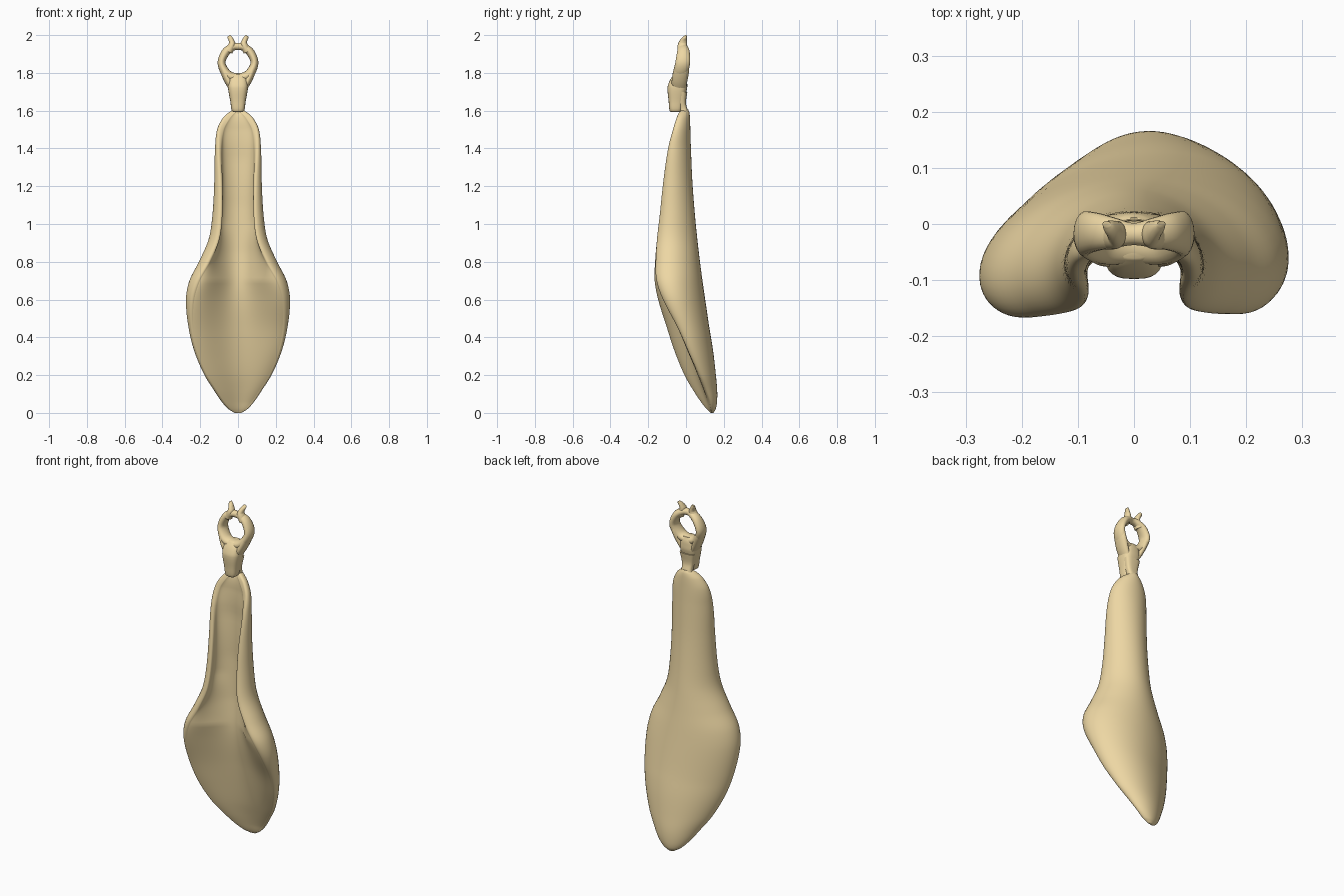
import bpy, bmesh, math
from mathutils import Vector

if "Cube" in bpy.data.objects:
    bpy.data.objects.remove(bpy.data.objects["Cube"])


def loft(name, rings, closed=False):
    """Skin a list of equal-size point loops, capping or joining the ends."""
    bm = bmesh.new()
    vs = [[bm.verts.new(p) for p in r] for r in rings]
    n, m = len(vs[0]), len(vs)
    for i in range(m if closed else m - 1):
        a, b = vs[i], vs[(i + 1) % m]
        for j in range(n):
            bm.faces.new((a[j], a[(j + 1) % n], b[(j + 1) % n], b[j]))
    if not closed:
        bm.faces.new(vs[0])
        bm.faces.new(vs[-1])
    bmesh.ops.recalc_face_normals(bm, faces=bm.faces)
    me = bpy.data.meshes.new(name)
    bm.to_mesh(me)
    bm.free()
    ob = bpy.data.objects.new(name, me)
    bpy.context.collection.objects.link(ob)
    bpy.context.view_layer.objects.active = ob
    ob.select_set(True)
    bpy.ops.object.shade_smooth_by_angle(angle=math.radians(60))
    ob.select_set(False)
    me.materials.append(gold)
    return ob


def smooth_rows(rows, sub):
    """Hermite interpolation through rows keyed by their first value."""
    out = []
    n = len(rows)

    def slope(i, k):
        a, b = rows[max(i - 1, 0)], rows[min(i + 1, n - 1)]
        return (b[k] - a[k]) / (b[0] - a[0])
    for i in range(n - 1):
        p, q = rows[i], rows[i + 1]
        d = q[0] - p[0]
        for s in range(sub):
            t = s / sub
            h = (2*t**3 - 3*t*t + 1, t**3 - 2*t*t + t, 3*t*t - 2*t**3, t**3 - t*t)
            out.append([p[0] + d * t] + [
                h[0]*p[k] + h[1]*d*slope(i, k) + h[2]*q[k] + h[3]*d*slope(i+1, k)
                for k in range(1, len(p))])
    out.append(list(rows[-1]))
    return out


gold = bpy.data.materials.new("pale_gold")
gold.diffuse_color = (0.85, 0.68, 0.37, 1)
gold.use_nodes = True
gold.node_tree.nodes["Principled BSDF"].inputs["Base Color"].default_value = gold.diffuse_color

# Leaf body: z, half width, back y, left edge y, right edge y, lip ratio, thickness
rows = [
    (0.00, .018, .145, .130, .134, 1.0, .012),
    (0.02, .051, .156, .108, .128, 1.0, .028),
    (0.06, .088, .162, .076, .120, 1.0, .036),
    (0.12, .129, .162, .036, .098, 1.0, .040),
    (0.20, .180, .154, -.010, .065, 1.0, .042),
    (0.32, .230, .140, -.060, .012, .98, .044),
    (0.45, .260, .120, -.102, -.045, .94, .048),
    (0.60, .272, .100, -.147, -.122, .86, .052),
    (0.70, .253, .087, -.165, -.156, .80, .052),
    (0.80, .203, .074, -.163, -.160, .75, .050),
    (0.92, .151, .060, -.153, -.153, .70, .048),
    (1.05, .131, .047, -.138, -.138, .70, .046),
    (1.22, .122, .034, -.120, -.120, .76, .044),
    (1.40, .119, .026, -.095, -.095, .88, .040),
    (1.50, .109, .023, -.070, -.070, .94, .040),
    (1.56, .080, .021, -.052, -.052, .97, .042),
    (1.59, .048, .018, -.038, -.038, .97, .036),
    (1.605, .022, .012, -.022, -.022, .97, .024),
]
# How far the hollow front is filled towards the lip-to-lip chord, by z
fill_rows = [(0, .7), (.2, .6), (.45, .46), (.65, .36), (.85, .25), (1.1, .2),
             (1.35, .25), (1.5, .45), (1.605, .7)]


def lookup(table, z):
    for (a, p), (b, q) in zip(table, table[1:]):
        if z <= b:
            return p + (q - p) * (z - a) / (b - a)
    return table[-1][1]


def side_curve(w, yb, ye, r, t, steps, tilt, full):
    """Bezier from the spine to the rolled lip, right half."""
    h = t / 2
    q = 1.0 + (1 - r) * .9
    pts = []
    for u in steps:
        c = ((1-u)**3, 3*u*(1-u)**2, 3*u*u*(1-u), u**3)
        x = c[1]*.62 + c[2]*q + c[3]*r
        y0, y1 = yb - h, ye + h * .1
        y = c[0]*y0 + c[1]*(y0 + tilt*w) + c[2]*(y0*(1-full) + y1*full) + c[3]*y1
        pts.append(Vector((x, y)))
    k = max(w - h * .8, w * .5) / max(p.x for p in pts)
    for p in pts:
        p.x *= k
    return pts


N = 22
steps = [math.sin(math.pi / 2 * i / N) for i in range(N + 1)]
rings = []
for z, w, yb, yl, yr, r, t in smooth_rows(rows, 6):
    low = min(max((.9 - z) / .5, 0), 1)
    dish = min(max((1.0 - z) / .3, 0), 1)
    R = side_curve(w, yb, yr, r, t, steps, .11*low, .58 - .04*low)
    L = [Vector((-p.x, p.y)) for p in
         side_curve(w, yb, yl, r, t, steps, -.11*low, .58 + .12*low)]
    mid = L[:0:-1] + R
    us = [-u for u in steps[:0:-1]] + steps
    fill = lookup(fill_rows, z)
    outer, inner = [], []
    lip_l, lip_r = mid[0], mid[-1]
    deep = yb - t - (lip_l.y + lip_r.y) / 2
    for i, p in enumerate(mid):
        d = (mid[min(i+1, 2*N)] - mid[max(i-1, 0)]).normalized()
        nrm = Vector((-d.y, d.x))
        h = t / 2 * max(1 - abs(us[i])**10, 0) ** .5
        outer.append((p + nrm*h).to_3d() + Vector((0, 0, z)))
        if 0 < i < 2*N:
            v = p - nrm*h
            s = min(max((v.x - lip_l.x) / (lip_r.x - lip_l.x), 0), 1)
            chord = lip_l.y + (lip_r.y - lip_l.y) * s
            v.y -= max(v.y - chord, 0) * fill
            # softly dished front on the broad lower part
            g = us[i]
            e = Vector((lip_r.x * g, 0))
            e.y = (lip_l.y + (lip_r.y - lip_l.y) * (g + 1) / 2
                   + deep * (1 - fill) * (1 + math.cos(math.pi * g)) / 2)
            v = v.lerp(e, dish)
            inner.append(v.to_3d() + Vector((0, 0, z)))
    rings.append(outer + inner[::-1])
loft("leaf_body", rings)


def rounded(cx, cy, z, a, b, n=28, e=.7):
    pts = []
    for i in range(n):
        c, s = math.cos(2*math.pi*i/n), math.sin(2*math.pi*i/n)
        pts.append((cx + a*math.copysign(abs(c)**e, c),
                    cy + b*math.copysign(abs(s)**e, s), z))
    return pts


# Tapered connector: z, y centre, half width, half depth
conn = [(1.592, -.055, .024, .024), (1.60, -.055, .033, .032), (1.65, -.052, .041, .040),
        (1.72, -.046, .053, .052), (1.75, -.042, .052, .048),
        (1.775, -.037, .046, .040), (1.795, -.033, .030, .028)]
loft("connector", [rounded(0, y, z, a, b) for z, y, a, b in smooth_rows(conn, 4)])
# Neck joining the connector to the leaf
neck = [(1.57, -.008, .045, .022), (1.60, -.012, .032, .022), (1.64, -.022, .036, .022),
        (1.70, -.02, .048, .027)]
loft("neck", [rounded(0, y, z, a, b) for z, y, a, b in smooth_rows(neck, 4)])


def tube(name, path, closed=False, n=18):
    """Elliptical tube along an xz path: x, y, z, in-plane radius, depth radius."""
    m = len(path)
    rs = []
    for i, (x, y, z, a, b) in enumerate(path):
        p = path[(i+1) % m] if closed else path[min(i+1, m-1)]
        o = path[i-1] if closed else path[max(i-1, 0)]
        d = Vector((p[0]-o[0], 0, p[2]-o[2])).normalized()
        nr = Vector((-d.z, 0, d.x))
        rs.append([Vector((x, y, z)) + nr*a*math.cos(2*math.pi*j/n)
                   + Vector((0, b*math.sin(2*math.pi*j/n), 0)) for j in range(n)])
    return loft(name, rs, closed)


# Ring, keyed by parameter then x, y, z, in-plane radius, depth radius
half = [(0, .0, -.035, 1.774, .024, .036), (1, .055, -.032, 1.790, .025, .040),
        (2, .087, -.018, 1.850, .021, .040), (3, .066, -.014, 1.908, .022, .034),
        (4, .030, -.016, 1.936, .020, .026), (5, .0, -.018, 1.940, .019, .020)]
# mirrored keys on both sides give a flat tangent at the symmetry plane
ext = [(-1, -.055) + half[1][2:]] + half + [(6, -.030) + half[4][2:]]
right = [p[1:] for p in smooth_rows(ext, 6) if -1e-6 < p[0] < 5 + 1e-6]
left = [[-p[0]] + p[1:] for p in right[-2:0:-1]]
tube("ring", right + left, closed=True)

# Shoulders running from the connector up into the ring, and flared horns
for s, side in ((1, "right"), (-1, "left")):
    arm = [(0, .030, -.038, 1.715, .016, .036), (1, .052, -.034, 1.760, .021, .042),
           (2, .074, -.025, 1.812, .021, .042), (3, .085, -.02, 1.85, .016, .036)]
    tube("shoulder_" + side, [[s*p[1]] + p[2:] for p in smooth_rows(arm, 5)])
    horn = [(0, .050, -.018, 1.912, .022, .028), (1, .032, -.019, 1.948, .019, .025),
            (2, .035, -.014, 1.970, .014, .020), (3, .044, -.006, 1.988, .012, .012),
            (4, .049, .0, 1.996, .009, .005)]
    tube("horn_" + side, [[s*p[1]] + p[2:] for p in smooth_rows(horn, 5)])
